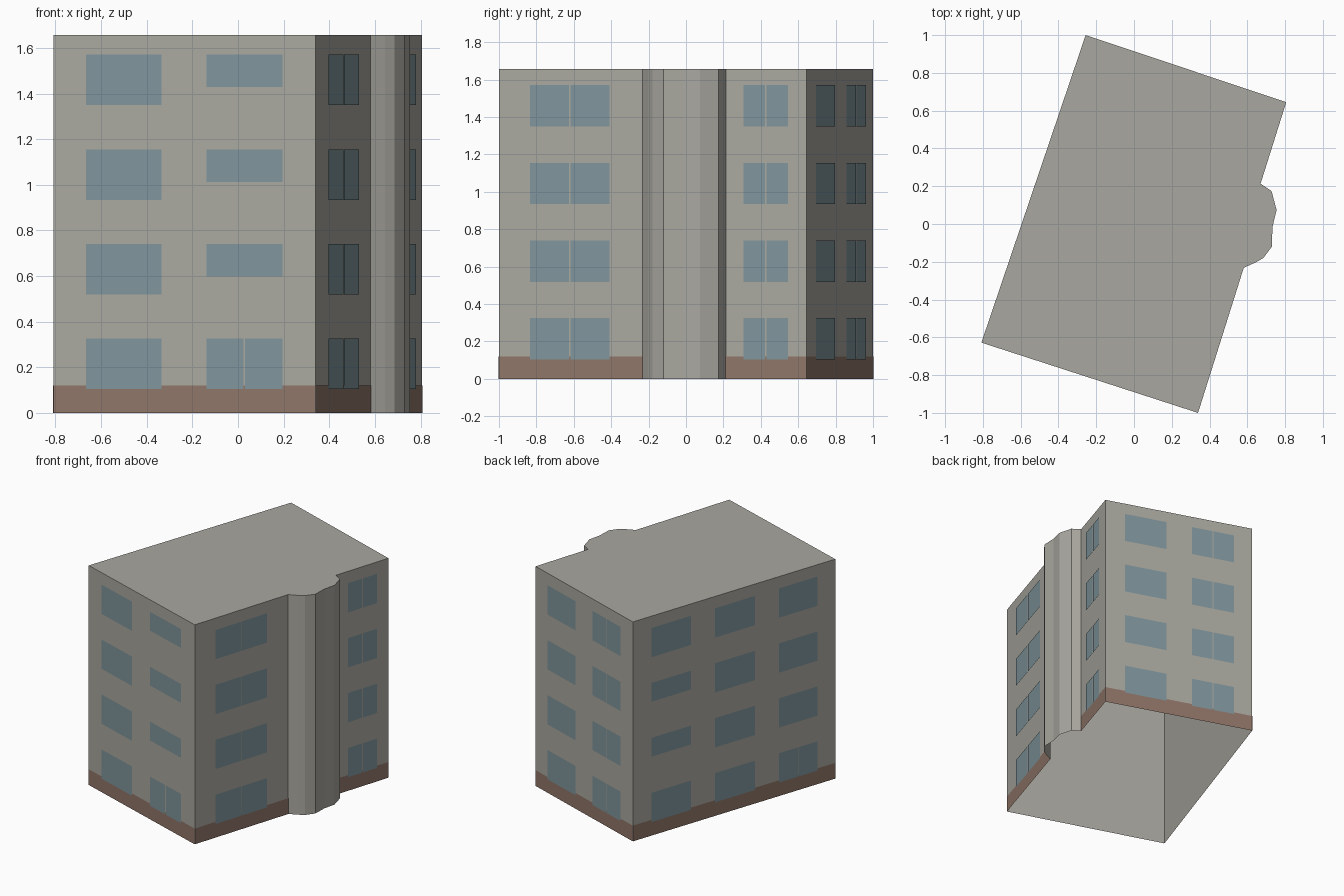
import bpy
import bmesh
from mathutils import Vector

cube = bpy.data.objects.get("Cube")
if cube:
    bpy.data.objects.remove(cube)

HEIGHT = 1.657
BASE_TOP = 0.119


def material(name, rgb):
    mat = bpy.data.materials.new(name)
    mat.use_nodes = True
    mat.diffuse_color = (*rgb, 1)
    mat.node_tree.nodes["Principled BSDF"].inputs["Base Color"].default_value = (*rgb, 1)
    return mat


PLASTER = material("warm grey plaster", (0.40, 0.39, 0.35))
GLASS = material("blue grey glass", (0.215, 0.305, 0.335))
BRICK = material("brown base", (0.28, 0.18, 0.14))


def finish(name, bm, mat):
    mesh = bpy.data.meshes.new(name)
    bm.to_mesh(mesh)
    bm.free()
    mesh.materials.append(mat)
    obj = bpy.data.objects.new(name, mesh)
    bpy.context.collection.objects.link(obj)
    return obj


def panel(bm, wall, u0, u1, z0, z1, gap):
    """Flat plate on a wall, u running from 0 to 1 along it."""
    a, b = (Vector((*p, 0)) for p in wall)
    along = b - a
    out = Vector((along.y, -along.x, 0)).normalized() * gap
    corners = [(u0, z0), (u1, z0), (u1, z1), (u0, z1)]
    bm.faces.new([bm.verts.new(a + along * u + out + Vector((0, 0, z)))
                  for u, z in corners])


# Footprint, counter-clockwise, with the stair bay on the right
front_left, front_right = (-0.808, -0.628), (0.339, -1.0)
back_right, back_left = (0.806, 0.645), (-0.256, 1.0)
bay = [(0.581, -0.232), (0.645, -0.203), (0.685, -0.18), (0.73, -0.12),
       (0.733, -0.016), (0.755, 0.074), (0.728, 0.175), (0.67, 0.213)]
footprint = [front_left, front_right, *bay, back_right, back_left]

# Walls and flat roof, open underneath
bm = bmesh.new()
roof = bm.faces.new([bm.verts.new((x, y, HEIGHT)) for x, y in footprint])
walls = bmesh.ops.extrude_edge_only(bm, edges=roof.edges[:])
for v in walls["geom"]:
    if isinstance(v, bmesh.types.BMVert):
        v.co.z = 0
bmesh.ops.recalc_face_normals(bm, faces=bm.faces[:])
if roof.normal.z < 0:
    bmesh.ops.reverse_faces(bm, faces=bm.faces[:])
finish("walls_and_roof", bm, PLASTER)

# Flat walls with window columns: start, end, style
# Styles: plain, split (all panes doubled), split_ground, short (low upper panes)
facades = {
    "front": ((front_left, front_right),
              [(0.124, 0.414, "plain"), (0.585, 0.875, "short split_ground")]),
    "right_front": ((front_right, bay[0]), [(0.217, 0.77, "split")]),
    "right_back": ((bay[-1], back_right), [(0.222, 0.771, "split")]),
    "back": ((back_right, back_left),
             [(0.13, 0.415, "plain"), (0.59, 0.877, "split")]),
    "left": ((back_left, front_left),
             [(0.089, 0.286, "short_middle"), (0.404, 0.601, "plain"),
              (0.719, 0.911, "split_ground")]),
}

for side, (wall, columns) in facades.items():
    # Brown strip along the foot of the wall
    bm = bmesh.new()
    panel(bm, wall, 0, 1, 0, BASE_TOP, 0.002)
    finish(side + "_base_strip", bm, BRICK)

    # Windows on four floors
    length = (Vector(wall[1]) - Vector(wall[0])).length
    bar = 0.004 / length
    bm = bmesh.new()
    for u0, u1, style in columns:
        styles = style.split()
        for floor in range(4):
            top = 0.325 + floor * 0.415
            short = (("short" in styles and floor > 0)
                     or ("short_middle" in styles and floor in (1, 2)))
            bottom = top - (0.142 if short else 0.221)
            split = "split" in styles or ("split_ground" in styles and floor == 0)
            mid = (u0 + u1) / 2
            panes = [(u0, mid - bar), (mid + bar, u1)] if split else [(u0, u1)]
            for p0, p1 in panes:
                panel(bm, wall, p0, p1, bottom, top, 0.005)
    finish(side + "_windows", bm, GLASS)
